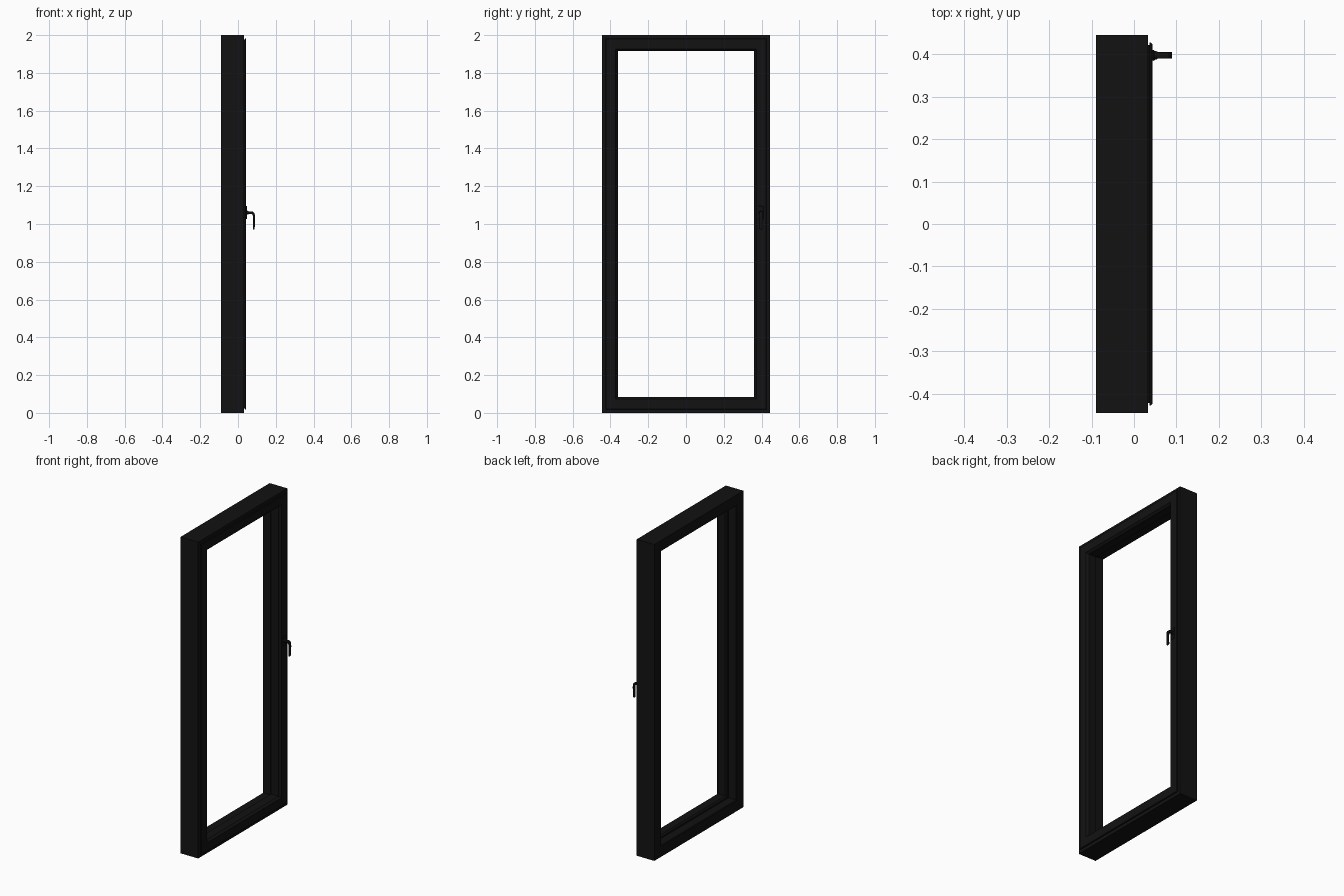
import bpy, bmesh
from mathutils import Vector

if "Cube" in bpy.data.objects:
    bpy.data.objects.remove(bpy.data.objects["Cube"])

W, H = 0.445, 2.0   # half width in y, height in z


def material(name, v):
    m = bpy.data.materials.new(name)
    m.diffuse_color = (v, v, v, 1)
    m.use_nodes = True
    m.node_tree.nodes["Principled BSDF"].inputs["Base Color"].default_value = m.diffuse_color
    return m


BLACK = material("black_paint", 0.006)
RUBBER = material("black_rubber", 0.003)


def finish(bm, name, mat):
    bmesh.ops.recalc_face_normals(bm, faces=bm.faces)
    me = bpy.data.meshes.new(name)
    bm.to_mesh(me)
    bm.free()
    me.materials.append(mat)
    ob = bpy.data.objects.new(name, me)
    bpy.context.collection.objects.link(ob)
    return ob


def mitred_ring(name, profile, mat):
    """Sweep a closed (inset, x) profile round the rectangle, mitred corners."""
    bm = bmesh.new()
    loops = []
    for sy, sz in ((-1, 0), (1, 0), (1, 1), (-1, 1)):
        loops.append([bm.verts.new((x, sy * (W - d), H - d if sz else d))
                      for d, x in profile])
    n = len(profile)
    for i in range(4):
        a, b = loops[i], loops[(i + 1) % 4]
        for j in range(n):
            k = (j + 1) % n
            bm.faces.new((a[j], b[j], b[k], a[k]))
    return finish(bm, name, mat)


def box(name, lo, hi, mat, bevel=0.0):
    lo, hi = Vector(lo), Vector(hi)
    bm = bmesh.new()
    bmesh.ops.create_cube(bm, size=1)
    for v in bm.verts:
        v.co = (lo + hi) / 2 + v.co * (hi - lo)
    ob = finish(bm, name, mat)
    if bevel:
        m = ob.modifiers.new("bevel", 'BEVEL')
        m.width, m.segments = bevel, 3
    return ob


# Fixed outer frame, with a rebate on the room side
mitred_ring("outer_frame", [(0, -0.09), (0.066, -0.09), (0.070, -0.086),
                            (0.070, -0.034), (0.046, -0.034),
                            (0.046, 0.033), (0, 0.033)], BLACK)

# Opening sash with overlapping lip and sloped glazing bead
mitred_ring("sash", [(0.050, -0.030), (0.076, -0.030), (0.085, -0.022),
                     (0.085, 0.030), (0.076, 0.040), (0.073, 0.043),
                     (0.021, 0.043), (0.018, 0.040), (0.018, 0.036),
                     (0.050, 0.036)], BLACK)

# Seals between frame and sash
mitred_ring("lip_seal", [(0.024, 0.033), (0.030, 0.033),
                         (0.030, 0.036), (0.024, 0.036)], RUBBER)
mitred_ring("inner_seal", [(0.056, -0.034), (0.064, -0.034),
                           (0.064, -0.030), (0.056, -0.030)], RUBBER)

# Handle plate
HY = 0.397
box("handle_plate", (0.043, HY - 0.013, 1.025), (0.048, HY + 0.013, 1.095),
    BLACK, 0.003)

# Handle collar
bm = bmesh.new()
bmesh.ops.create_cone(bm, cap_ends=True, segments=24, radius1=0.011,
                      radius2=0.009, depth=0.008)
for v in bm.verts:
    x, y, z = v.co
    v.co = (0.051 + z, HY + y, 1.06 + x)
finish(bm, "handle_collar", BLACK)

# Lever: side profile with a rounded elbow, given thickness in y
side = [(0.050, 1.054), (0.050, 1.067), (0.072, 1.067), (0.080, 1.065),
        (0.086, 1.059), (0.089, 1.050), (0.090, 1.035), (0.089, 0.985),
        (0.086, 0.971), (0.081, 0.969), (0.079, 0.975), (0.080, 1.030),
        (0.078, 1.046), (0.072, 1.054)]
bm = bmesh.new()
face = bm.faces.new([bm.verts.new((x, HY - 0.008, z)) for x, z in side])
ext = bmesh.ops.extrude_face_region(bm, geom=[face])
bmesh.ops.translate(bm, vec=(0, 0.016, 0),
                    verts=[e for e in ext["geom"] if isinstance(e, bmesh.types.BMVert)])
lever = finish(bm, "handle_lever", BLACK)
mod = lever.modifiers.new("bevel", 'BEVEL')
mod.width, mod.segments, mod.limit_method = 0.002, 2, 'ANGLE'

bpy.ops.object.select_all(action='DESELECT')
for ob in bpy.data.objects:
    if ob.name.startswith("handle"):
        ob.select_set(True)
        bpy.context.view_layer.objects.active = ob
bpy.ops.object.shade_smooth_by_angle()
